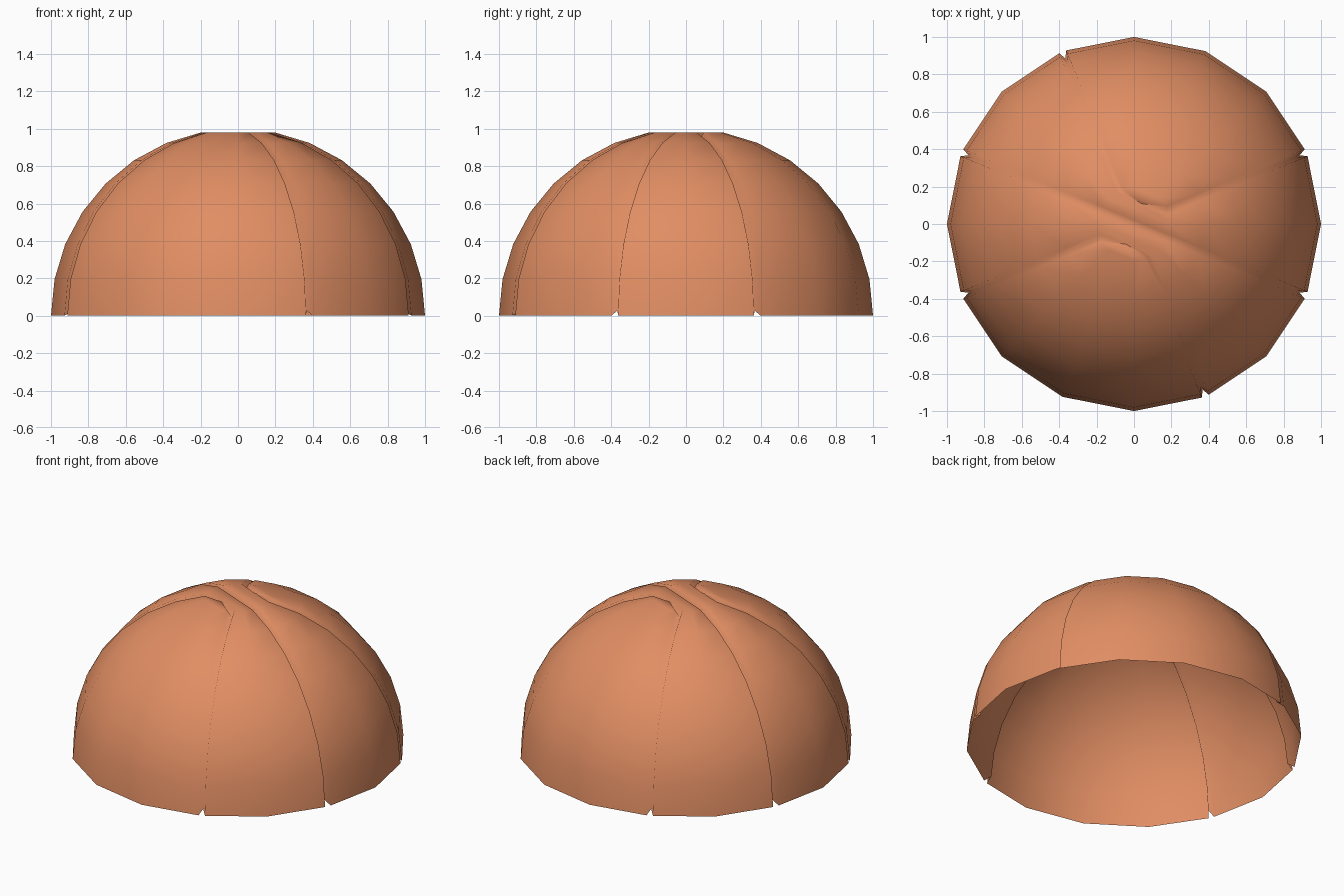
import bpy, bmesh, math
from mathutils import Vector

if "Cube" in bpy.data.objects:
    bpy.data.objects.remove(bpy.data.objects["Cube"], do_unlink=True)

SEGMENTS, RINGS = 16, 7
STEP = math.pi / 16          # angle between rings
GROOVE_HALF_WIDTH = 0.02
GROOVE_FLOOR = 0.96          # floor radius relative to the dome

orange = bpy.data.materials.new("burnt_orange")
orange.use_nodes = True
colour = (0.75, 0.27, 0.125, 1)
orange.diffuse_color = colour
orange.node_tree.nodes["Principled BSDF"].inputs["Base Color"].default_value = colour


def polar(radius, azimuth, z):
    return Vector((radius * math.cos(azimuth), radius * math.sin(azimuth), z))


# Open dome of rings, rim first
bm = bmesh.new()
rings = [[bm.verts.new(polar(math.cos(r * STEP), s * 2 * STEP, math.sin(r * STEP)))
          for s in range(SEGMENTS)] for r in range(RINGS + 1)]
for low, high in zip(rings, rings[1:]):
    for s in range(SEGMENTS):
        t = (s + 1) % SEGMENTS
        bm.faces.new((low[s], low[t], high[t], high[s]))

# Flat crown, split into two end panels and two bands
top = rings[-1]
crown_z = math.sin(RINGS * STEP)
bends = []
for shift in (0, 8):
    ring = top[shift:] + top[:shift]
    bend = bm.verts.new(polar(0.095, (3 + shift) * 2 * STEP, crown_z))
    bends.append((ring[1], bend, ring[5]))
    bm.faces.new(ring[1:6] + [bend])
    bm.faces.new([ring[15], ring[0], ring[1], bend] + ring[5:8])

# Seams: six meridians, a straight crossing and two bent crossings
pairs = [(top[7], top[15])]
for start, bend, end in bends:
    pairs += [(start, bend), (bend, end)]
for s in (1, 5, 7, 9, 13, 15):
    pairs += [(low[s], high[s]) for low, high in zip(rings, rings[1:])]
seams = [bm.edges.get(pair) for pair in pairs]
centres = [v.co.copy() for v in {v for pair in pairs for v in pair}]

# Widen every seam into a strip and sink its centre line
bmesh.ops.bevel(bm, geom=seams, offset=GROOVE_HALF_WIDTH, offset_type='OFFSET',
                segments=2, profile=0.5, affect='EDGES')
for v in bm.verts:
    if min((v.co - c).length for c in centres) < GROOVE_HALF_WIDTH * 0.6:
        on_rim = v.co.z < 0.001
        v.co *= GROOVE_FLOOR
        if on_rim:
            v.co.z += 0.028
bmesh.ops.recalc_face_normals(bm, faces=bm.faces)
if sum(f.normal.dot(f.calc_center_median()) for f in bm.faces) < 0:
    bmesh.ops.reverse_faces(bm, faces=bm.faces)

mesh = bpy.data.meshes.new("grooved_dome")
bm.to_mesh(mesh)
bm.free()
mesh.materials.append(orange)
dome = bpy.data.objects.new("grooved_dome", mesh)
bpy.context.collection.objects.link(dome)

# Smooth panels with soft groove lips
mesh.shade_smooth()
soften = dome.modifiers.new("soft_lips", 'WEIGHTED_NORMAL')
soften.mode = 'FACE_AREA'
soften.weight = 50
